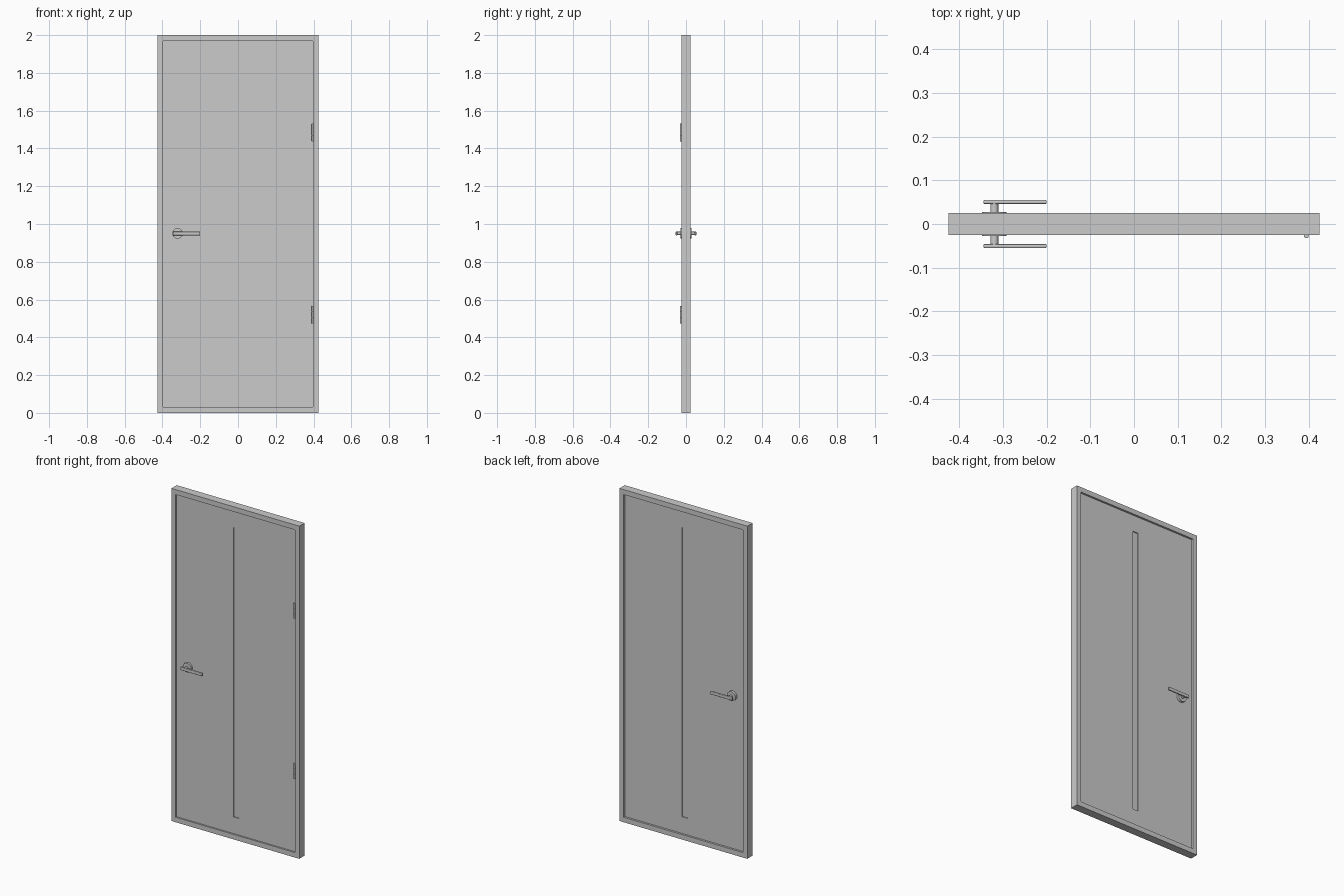
import bpy, bmesh, math
from mathutils import Matrix

if "Cube" in bpy.data.objects:
    bpy.data.objects.remove(bpy.data.objects["Cube"])


def new_object(name, bm):
    bmesh.ops.recalc_face_normals(bm, faces=bm.faces)
    mesh = bpy.data.meshes.new(name)
    bm.to_mesh(mesh)
    bm.free()
    ob = bpy.data.objects.new(name, mesh)
    bpy.context.collection.objects.link(ob)
    return ob


def ring(name, outer, inner, y0, y1):
    """Rectangular surround; rectangles are (half width, z bottom, z top)."""
    bm = bmesh.new()
    loops = []
    for (w, a, b), y in ((outer, y0), (inner, y0), (inner, y1), (outer, y1)):
        loops.append([bm.verts.new((x, y, z))
                      for x, z in ((-w, a), (w, a), (w, b), (-w, b))])
    for k in range(4):
        p, q = loops[k], loops[(k + 1) % 4]
        for i in range(4):
            j = (i + 1) % 4
            bm.faces.new((p[i], p[j], q[j], q[i]))
    return new_object(name, bm)


def box(name, x, y, z, bevel=0):
    bm = bmesh.new()
    bmesh.ops.create_cube(bm, size=1)
    for v in bm.verts:
        for i, (a, b) in enumerate((x, y, z)):
            v.co[i] = (a + b) / 2 + v.co[i] * (b - a)
    ob = new_object(name, bm)
    if bevel:
        m = ob.modifiers.new("bevel", 'BEVEL')
        m.width, m.segments = bevel, 3
    return ob


def cylinder(name, centre, radius, depth, along_y=False, segments=32):
    bm = bmesh.new()
    bmesh.ops.create_cone(bm, cap_ends=True, segments=segments,
                          radius1=radius, radius2=radius, depth=depth)
    if along_y:
        bm.transform(Matrix.Rotation(math.pi / 2, 4, 'X'))
    bm.transform(Matrix.Translation(centre))
    ob = new_object(name, bm)
    for p in ob.data.polygons:
        p.use_smooth = len(p.vertices) == 4
    for e in ob.data.edges:
        a, b = (ob.data.vertices[i].co for i in e.vertices)
        axis = 1 if along_y else 2
        e.use_edge_sharp = abs(a[axis] - b[axis]) < 1e-6
    return ob


# Frame, recessed leaf and narrow vertical light
FRONT, BACK = -0.016, 0.013
opening = (0.397, 0.03, 1.97)
light = (0.018, 0.13, 1.87)
ring("door_frame", (0.425, 0, 2), opening, -0.025, 0.025)
ring("door_leaf", opening, light, FRONT, BACK)
box("light_strip", (-0.018, 0.018), (FRONT + 0.006, BACK - 0.006), (0.13, 1.87))

# Lever handles on both sides
hx, hz = -0.32, 0.95
for side, s, face in (("front", -1, FRONT), ("back", 1, BACK)):
    f = abs(face)
    cylinder(side + "_handle_rose", (hx, s * (f + 0.028) / 2, hz), 0.028, 0.028 - f, True)
    cylinder(side + "_handle_stem", (hx, s * 0.038, hz), 0.009, 0.022, True)
    ys = sorted((s * 0.046, s * 0.055))
    box(side + "_handle_lever", (-0.345, -0.2), ys, (hz - 0.01, hz + 0.01), 0.003)

# Hinges: three knuckles on a thin pin, with a leaf plate behind
for label, zc in (("lower", 0.52), ("upper", 1.485)):
    hinge_x, hinge_y = 0.395, -0.027
    for k in (-1, 0, 1):
        cylinder(f"{label}_hinge_knuckle_{k + 2}", (hinge_x, hinge_y, zc + k * 0.031),
                 0.0055, 0.029, segments=20)
    cylinder(label + "_hinge_pin", (hinge_x, hinge_y, zc), 0.004, 0.094, segments=16)
    box(label + "_hinge_plate", (0.393, 0.397), (-0.027, FRONT), (zc - 0.045, zc + 0.045))
